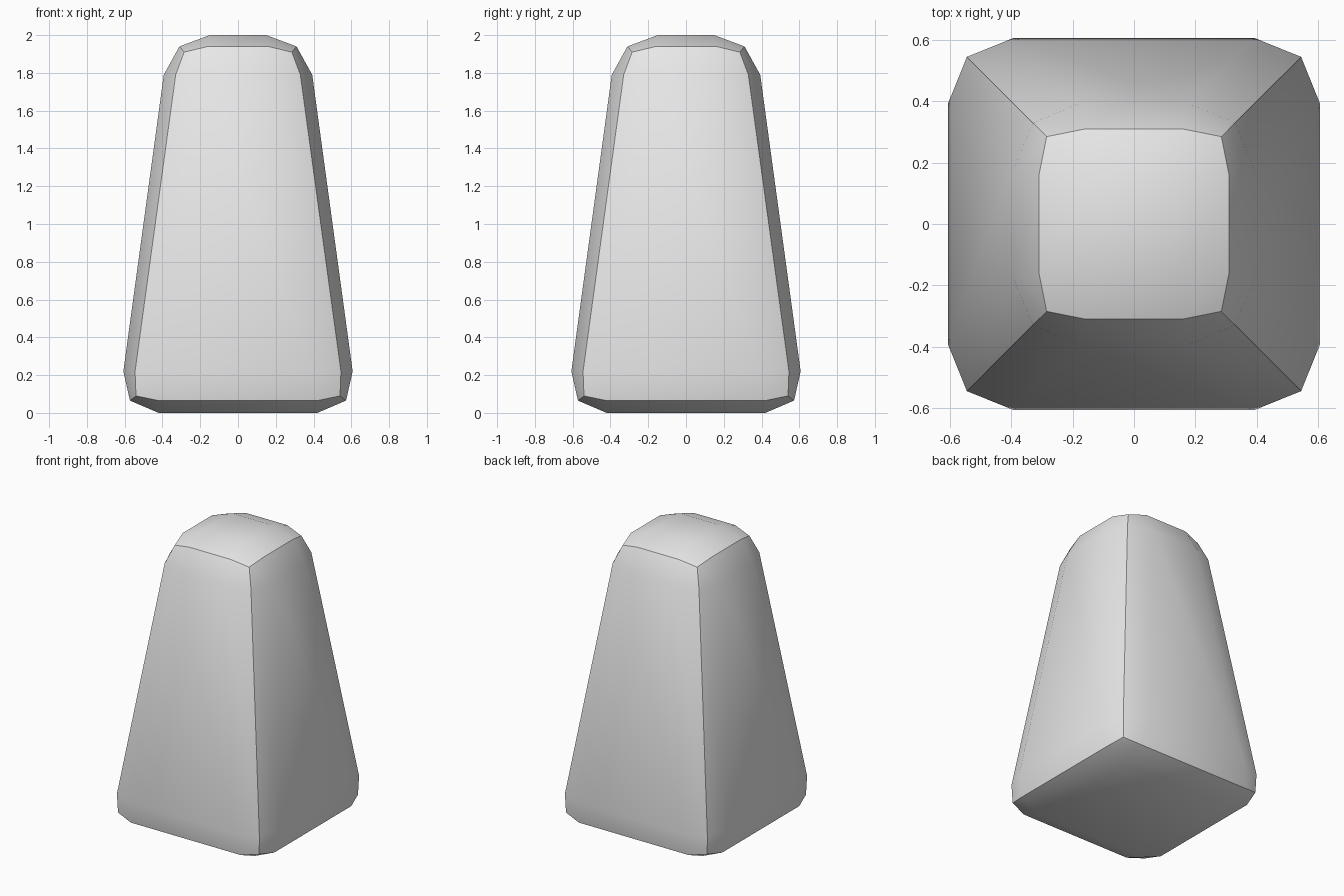
import bpy
import bmesh

cube = bpy.data.objects.get("Cube")
if cube:
    bpy.data.objects.remove(cube, do_unlink=True)

# Levels from top to bottom; each holds (outer, inner, z) for
# corner columns, side columns and, on the two caps, the middle patch
LEVELS = [
    {"corner": (0.285, 0.285, 1.91), "side": (0.31, 0.16, 1.94), "cap": (0.15, 0.15, 2.0)},
    {"corner": (0.33, 0.33, 1.79), "side": (0.393, 0.178, 1.79)},
    {"corner": (0.545, 0.545, 0.22), "side": (0.607, 0.392, 0.22)},
    {"corner": (0.54, 0.54, 0.09), "side": (0.572, 0.42, 0.065), "cap": (0.42, 0.42, 0.0)},
]


def shape_vertex(co):
    """Move a grid point of the cube onto the tapered, swollen block."""
    level = LEVELS[round((1 - co.z) * 1.5)]
    outer_x, outer_y = abs(co.x) > 0.9, abs(co.y) > 0.9
    kind = ("cap", "side", "corner")[outer_x + outer_y]
    outer, inner, z = level[kind]
    x = outer if outer_x else inner
    y = outer if outer_y else inner
    return (x if co.x > 0 else -x, y if co.y > 0 else -y, z)


# Cube with a three by three grid on every side
bm = bmesh.new()
bmesh.ops.create_cube(bm, size=2)
bmesh.ops.subdivide_edges(bm, edges=bm.edges[:], cuts=2, use_grid_fill=True)
bm.normal_update()

# Keep the twelve original edges sharp, everything else smooth
for edge in bm.edges:
    first, second = edge.link_faces
    edge.smooth = first.normal.dot(second.normal) > 0.5
for face in bm.faces:
    face.smooth = True

for vert in bm.verts:
    vert.co = shape_vertex(vert.co)
bmesh.ops.recalc_face_normals(bm, faces=bm.faces[:])

mesh = bpy.data.meshes.new("tapered_block")
bm.to_mesh(mesh)
bm.free()
block = bpy.data.objects.new("tapered_block", mesh)
bpy.context.scene.collection.objects.link(block)

# Plain light grey
grey = bpy.data.materials.new("light_grey")
grey.use_nodes = True
colour = (0.8, 0.8, 0.8, 1.0)
grey.diffuse_color = colour
for node in grey.node_tree.nodes:
    if node.type == "BSDF_PRINCIPLED":
        node.inputs["Base Color"].default_value = colour
mesh.materials.append(grey)
